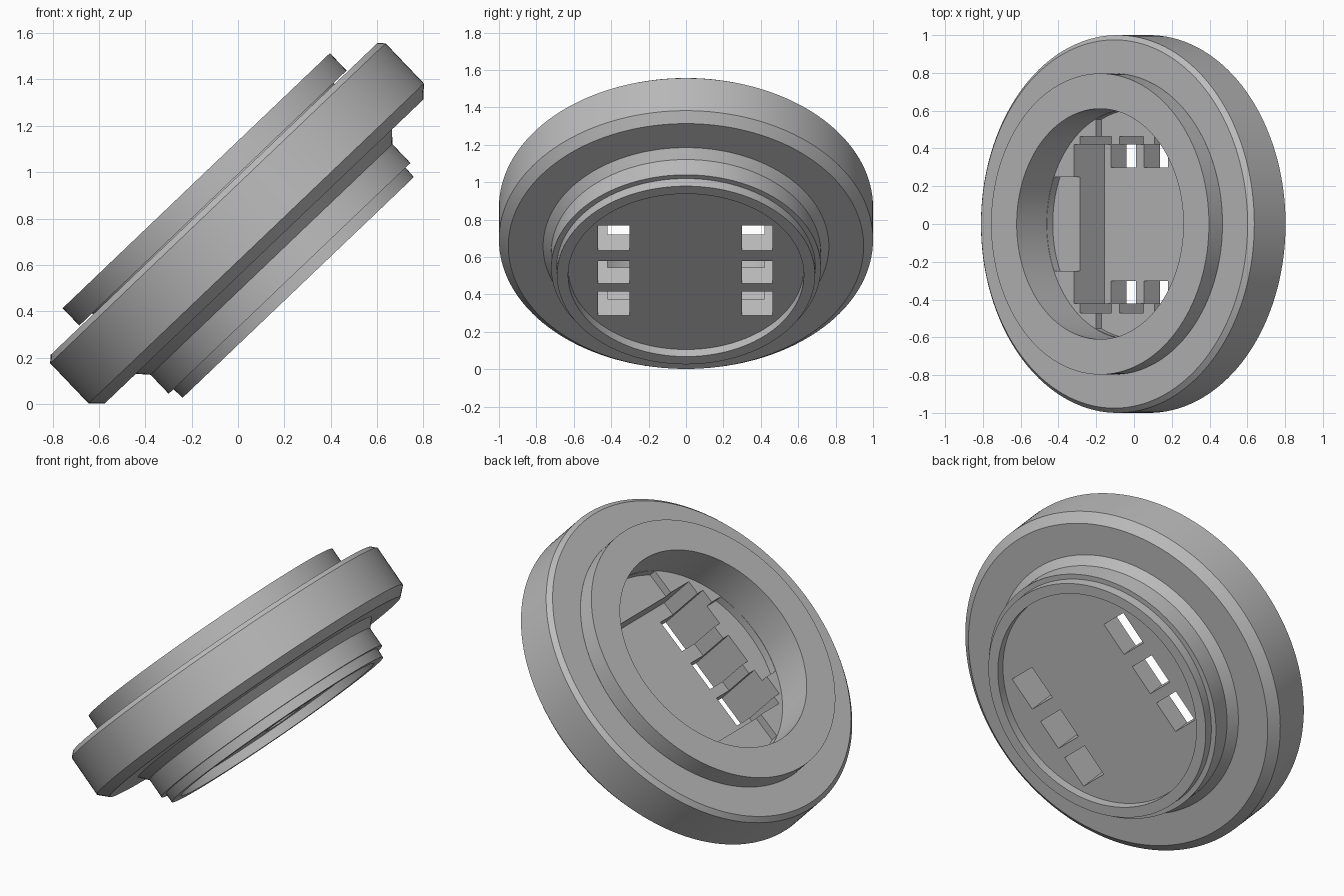
import bpy, bmesh, math
from mathutils import Matrix, Vector

if "Cube" in bpy.data.objects:
    bpy.data.objects.remove(bpy.data.objects["Cube"], do_unlink=True)

grey = bpy.data.materials.new("plain_grey")
grey.use_nodes = True
colour = (0.5, 0.5, 0.5, 1)
grey.diffuse_color = colour
grey.node_tree.nodes["Principled BSDF"].inputs["Base Color"].default_value = colour


def add_object(name, bm):
    bmesh.ops.recalc_face_normals(bm, faces=bm.faces)
    mesh = bpy.data.meshes.new(name)
    bm.to_mesh(mesh)
    bm.free()
    mesh.materials.append(grey)
    obj = bpy.data.objects.new(name, mesh)
    bpy.context.collection.objects.link(obj)
    return obj


def lathe(name, profile, steps=144):
    """Closed solid turned about z from (radius, height) points."""
    bm = bmesh.new()
    verts = [bm.verts.new((r, 0, h)) for r, h in profile]
    edges = [bm.edges.new(pair) for pair in zip(verts, verts[1:])]
    bmesh.ops.spin(bm, geom=verts + edges, axis=(0, 0, 1), cent=(0, 0, 0),
                   angle=math.tau, steps=steps, use_duplicate=False)
    bmesh.ops.remove_doubles(bm, verts=bm.verts, dist=0.0005)
    return add_object(name, bm)


def prism(name, outline, low, high):
    bm = bmesh.new()
    face = bm.faces.new([bm.verts.new((x, y, low)) for x, y in outline])
    top = bmesh.ops.extrude_face_region(bm, geom=[face])["geom"]
    bmesh.ops.translate(bm, vec=(0, 0, high - low),
                        verts=[v for v in top if isinstance(v, bmesh.types.BMVert)])
    return add_object(name, bm)


def box_outline(x0, x1, y0, y1):
    return [(x0, y0), (x1, y0), (x1, y1), (x0, y1)]


def channel_outline(half_width, radius, turn):
    """Strip across the bowl with ends rounded to the bowl wall."""
    reach = math.asin(half_width / radius)
    angles = [turn + side + reach * k / 10
              for side in (0, math.pi) for k in range(-10, 11)]
    return [(radius * math.cos(a), radius * math.sin(a)) for a in angles]


# Turned body: flange, raised rim, bowl ledge, neck and recessed underside
ledge, channel, floor, under = -0.12, -0.165, -0.355, -0.475
body = lathe("flanged_body", [
    (0, ledge), (0.61, ledge), (0.61, 0.11), (0.797, 0.11), (0.797, 0.006),
    (0.72, 0.006), (0.72, 0), (0.975, 0), (1, -0.025), (1, -0.265),
    (0.95, -0.313), (0.764, -0.313), (0.721, -0.36), (0.721, -0.473),
    (0.692, -0.473), (0.69, -0.527), (0.63, -0.527), (0.63, under), (0, under)])

# Cutters: crossed shallow channels, square pocket, six through slots
cutters = [
    prism("channel_cutter", channel_outline(0.25, 0.608, turn), channel, -0.05)
    for turn in (0, math.pi / 2)]
cutters.append(prism("pocket_cutter", box_outline(-0.41, 0.41, -0.42, 0.42), floor, -0.04))
for u0, u1 in ((-0.365, -0.18), (-0.12, 0.055), (0.135, 0.33)):
    for y0, y1 in ((0.3, 0.462), (-0.47, -0.303)):
        cutters.append(prism("slot_cutter", box_outline(u0, u1, y0, y1), -0.6, -0.03))

bpy.context.view_layer.objects.active = body
for cutter in cutters:
    cut = body.modifiers.new("cut", "BOOLEAN")
    cut.operation = "DIFFERENCE"
    cut.solver = "EXACT"
    cut.object = cutter
    bpy.ops.object.modifier_apply(modifier=cut.name)
    bpy.data.objects.remove(cutter, do_unlink=True)

# Tilt the finished body into place
body.data.transform(Matrix.Translation(Vector((-0.104, 0, 0.884)))
                    @ Matrix.Rotation(math.radians(-43.65), 4, "Y"))
bpy.ops.object.select_all(action="DESELECT")
body.select_set(True)
bpy.ops.object.shade_smooth_by_angle(angle=math.radians(25))
